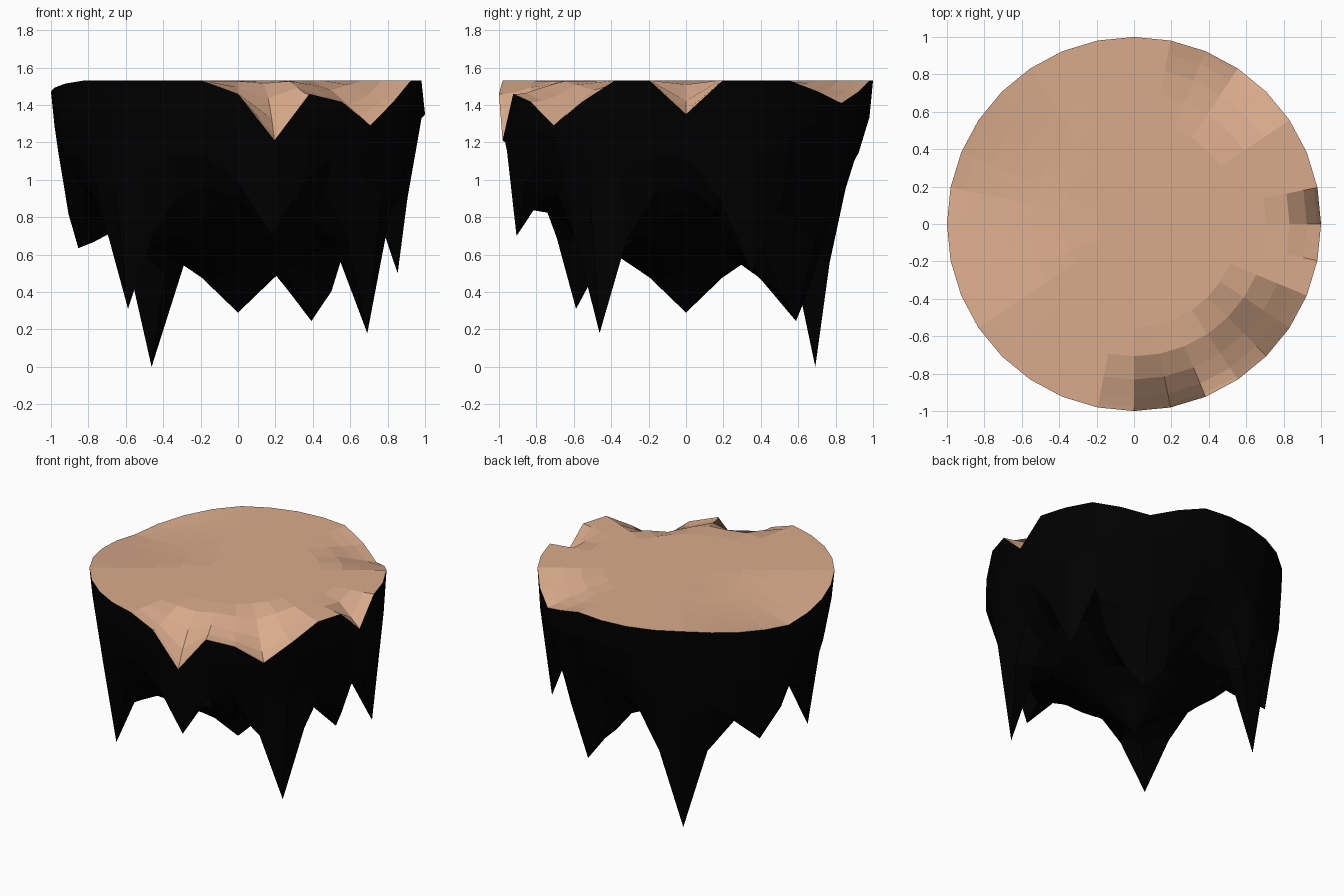
import bpy, bmesh
from math import sin, cos, radians
from mathutils import Vector

if "Cube" in bpy.data.objects:
    bpy.data.objects.remove(bpy.data.objects["Cube"])

TOP = 1.53
SEG, RINGS = 32, 8
STEP = 11.25

# Pulled points: angle, ring index (0 = rim, 8 = pole), final z, reach,
# falloff (1 = linear, 2 = sharp, 0 = smooth)
SPIKES = [
    (123.75, 3, 0.00, 0.47, 2), (-33.75, 3, 0.18, 0.42, 2),
    (56.25, 4, 0.245, 0.40, 0), (-135, 3, 0.31, 0.47, 2),
    (22.5, 2, 0.50, 0.47, 2), (157.5, 2, 0.635, 0.45, 0),
    (-78.75, 2, 0.70, 0.44, 2), (0, 8, 0.29, 0.43, 2),
]
DIPS = [
    (-78.75, 0, 1.21, 0.37, 2), (-45, 0, 1.29, 0.37, 1),
    (0, 0, 1.35, 0.19, 1), (56.25, 0, 1.41, 0.38, 1),
    (168.75, 0, 1.45, 0.72, 1),
]


def point(ring, angle, flat):
    r, a = cos(radians(ring * STEP)), radians(angle)
    drop = 0 if flat else sin(radians(ring * STEP))
    return Vector((r * cos(a), r * sin(a), TOP - drop))


def pulled(p, pulls):
    """Lower a point by the strongest nearby pull, fading with distance."""
    z = p.z
    for angle, ring, end_z, reach, power in pulls:
        c = point(ring, angle, False)
        t = max(0, 1 - (p - c).length / reach)
        fade = t ** power if power else t * t * (3 - 2 * t)
        z = min(z, p.z - (c.z - end_z) * fade)
    return Vector((p.x, p.y, z))


def half(name, color, flat, pulls):
    bm = bmesh.new()
    # The rim row only follows the dips so both halves meet exactly
    rows = [[bm.verts.new(pulled(point(k, i * STEP, flat), pulls if k else DIPS))
             for i in range(SEG)] for k in range(RINGS)]
    pole = bm.verts.new(pulled(point(RINGS, 0, flat), pulls))
    for i in range(SEG):
        j = (i + 1) % SEG
        for a, b in zip(rows, rows[1:]):
            f = (a[i], a[j], b[j], b[i])
            bm.faces.new(f if flat else f[::-1])
        f = (rows[-1][i], rows[-1][j], pole)
        bm.faces.new(f if flat else f[::-1])
    mesh = bpy.data.meshes.new(name)
    bm.to_mesh(mesh)
    bm.free()
    mat = bpy.data.materials.new(name + "_color")
    mat.diffuse_color = (*color, 1)
    mat.use_nodes = True
    mat.node_tree.nodes["Principled BSDF"].inputs["Base Color"].default_value = mat.diffuse_color
    mesh.materials.append(mat)
    bpy.context.collection.objects.link(bpy.data.objects.new(name, mesh))


# Flattened sandy top with chipped rim
half("ground_top", (0.70, 0.41, 0.26), True, DIPS)
# Dark hanging underside: a half sphere with spikes drawn downward
half("rock_underside", (0.0, 0.0, 0.0), False, SPIKES + DIPS)
